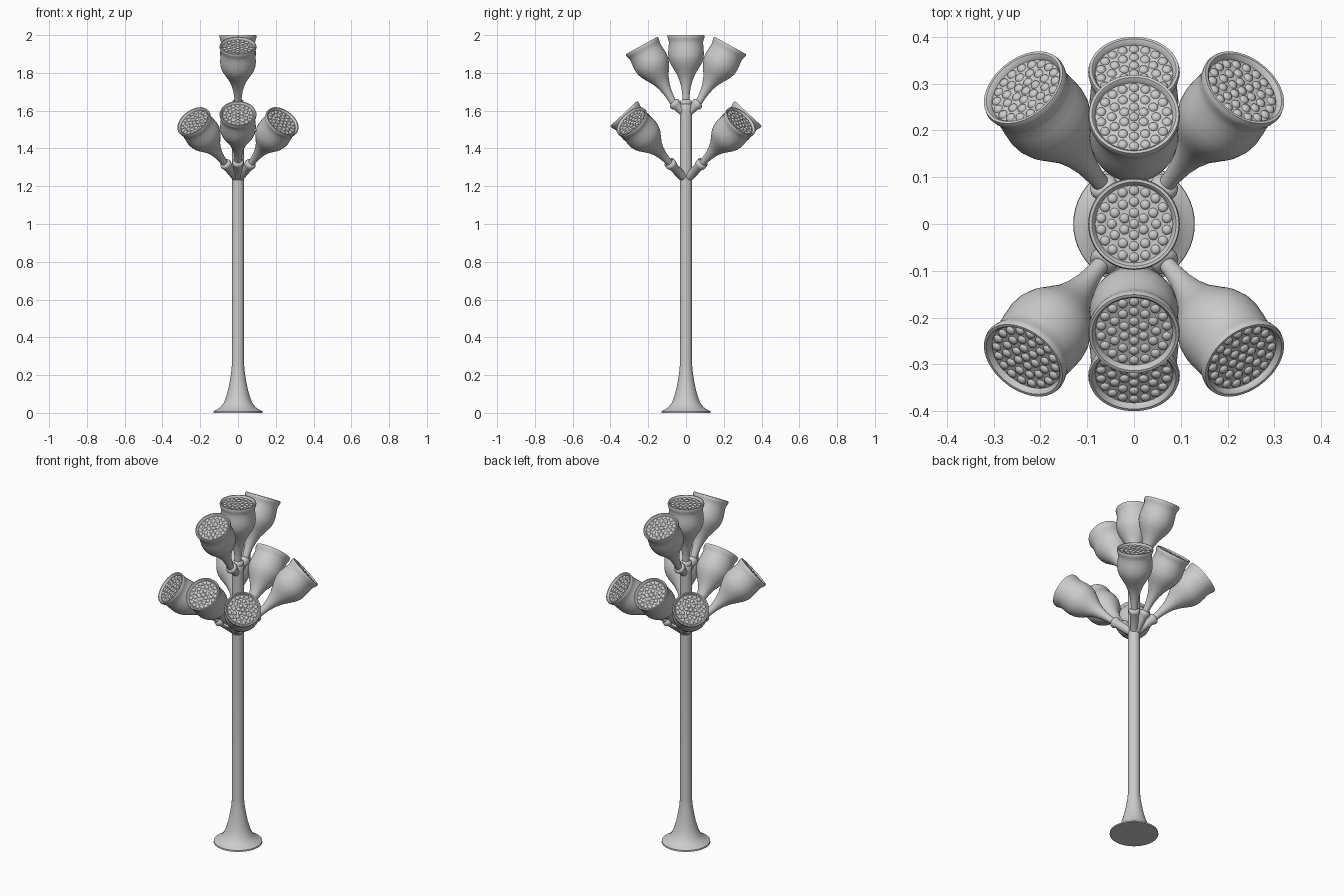
import bpy, bmesh
from math import sin, cos, pi, radians
from mathutils import Vector, Matrix

if "Cube" in bpy.data.objects:
    bpy.data.objects.remove(bpy.data.objects["Cube"])


def lathe(bm, prof, n=48):
    # spin an (r, z) profile around z; r = 0 gives a single pole vertex
    rings = []
    for r, z in prof:
        if r == 0:
            rings.append([bm.verts.new((0, 0, z))] * n)
        else:
            rings.append([bm.verts.new((r * cos(2 * pi * i / n), r * sin(2 * pi * i / n), z)) for i in range(n)])
    for a, b in zip(rings, rings[1:]):
        for i in range(n):
            j = (i + 1) % n
            vs = list(dict.fromkeys((a[i], a[j], b[j], b[i])))
            if len(vs) > 2:
                bm.faces.new(vs)


def finish(bm, name):
    me = bpy.data.meshes.new(name)
    bm.to_mesh(me)
    bm.free()
    return me


def place(name, me, loc=(0, 0, 0), axis=(0, 0, 1)):
    ob = bpy.data.objects.new(name, me)
    bpy.context.collection.objects.link(ob)
    ob.matrix_world = Matrix.Translation(loc) @ Vector((0, 0, 1)).rotation_difference(Vector(axis)).to_matrix().to_4x4()
    return ob


def smooth(ob):
    bpy.ops.object.select_all(action='DESELECT')
    ob.select_set(True)
    bpy.context.view_layer.objects.active = ob
    bpy.ops.object.shade_smooth_by_angle(angle=radians(40))


# pole with flared foot
bm = bmesh.new()
lathe(bm, [(0, 0), (.13, 0), (.129, .008), (.113, .017), (.093, .03), (.076, .052), (.063, .085),
           (.052, .125), (.042, .175), (.035, .22), (.032, .26), (.032, 1.6), (.034, 1.625), (.027, 1.638), (0, 1.64)])
smooth(place("pole", finish(bm, "pole")))

# lamp head: origin at the centre of the rim, pointing up
bm = bmesh.new()
lathe(bm, [(0, -.37), (.017, -.37), (.019, -.32), (.024, -.28), (.033, -.245), (.046, -.212), (.065, -.18),
           (.083, -.15), (.092, -.125), (.095, -.10), (.093, -.07), (.0905, -.045), (.0915, -.03),
           (.096, -.018), (.098, -.008), (.096, 0), (.090, 0), (.086, -.004), (.083, -.012), (0, -.012)])
head = finish(bm, "lamp_head")

# domed lenses in concentric rings
bm = bmesh.new()
for k in range(4):
    for i in range(max(1, 6 * k)):
        a = 2 * pi * i / max(1, 6 * k) + pi / 2
        m = Matrix.Translation((.0238 * k * cos(a), .0238 * k * sin(a), -.012)) @ Matrix.Diagonal((1, 1, .6, 1))
        bmesh.ops.create_uvsphere(bm, u_segments=12, v_segments=6, radius=.0105, matrix=m)
lenses = finish(bm, "lamp_lenses")


def lamp(name, centre, tilt, az, root_z):
    t, a = radians(tilt), radians(az)
    axis = Vector((sin(t) * cos(a), sin(t) * sin(a), cos(t)))
    centre = Vector(centre)
    smooth(place(name + "_head", head, centre, axis))
    smooth(place(name + "_lenses", lenses, centre, axis))
    # branch from the pole to a rounded socket at the stem
    root = Vector((0, 0, root_z))
    d = centre - axis * .345 - root
    n = d.length
    b = bmesh.new()
    lathe(b, [(0, 0), (.022, 0), (.024, n - .03), (.029, n - .022), (.031, n - .012),
              (.028, n - .002), (.021, n + .003), (0, n + .003)], 24)
    smooth(place(name + "_socket", finish(b, name + "_socket"), root, d))


# upper cluster
lamp("top_lamp", (0, 0, 2.0), 0, 0, 1.58)
for s, side in ((1, "back"), (-1, "front")):
    lamp("upper_" + side, (0, .235 * s, 1.945), 29, 90 * s, 1.58)
    # lower cluster of three
    lamp("lower_" + side, (0, .33 * s, 1.585), 43, 90 * s, 1.23)
    lamp("lower_right_" + side, (.237, .292 * s, 1.545), 50, 51 * s, 1.235)
    lamp("lower_left_" + side, (-.237, .292 * s, 1.545), 50, 129 * s, 1.235)
